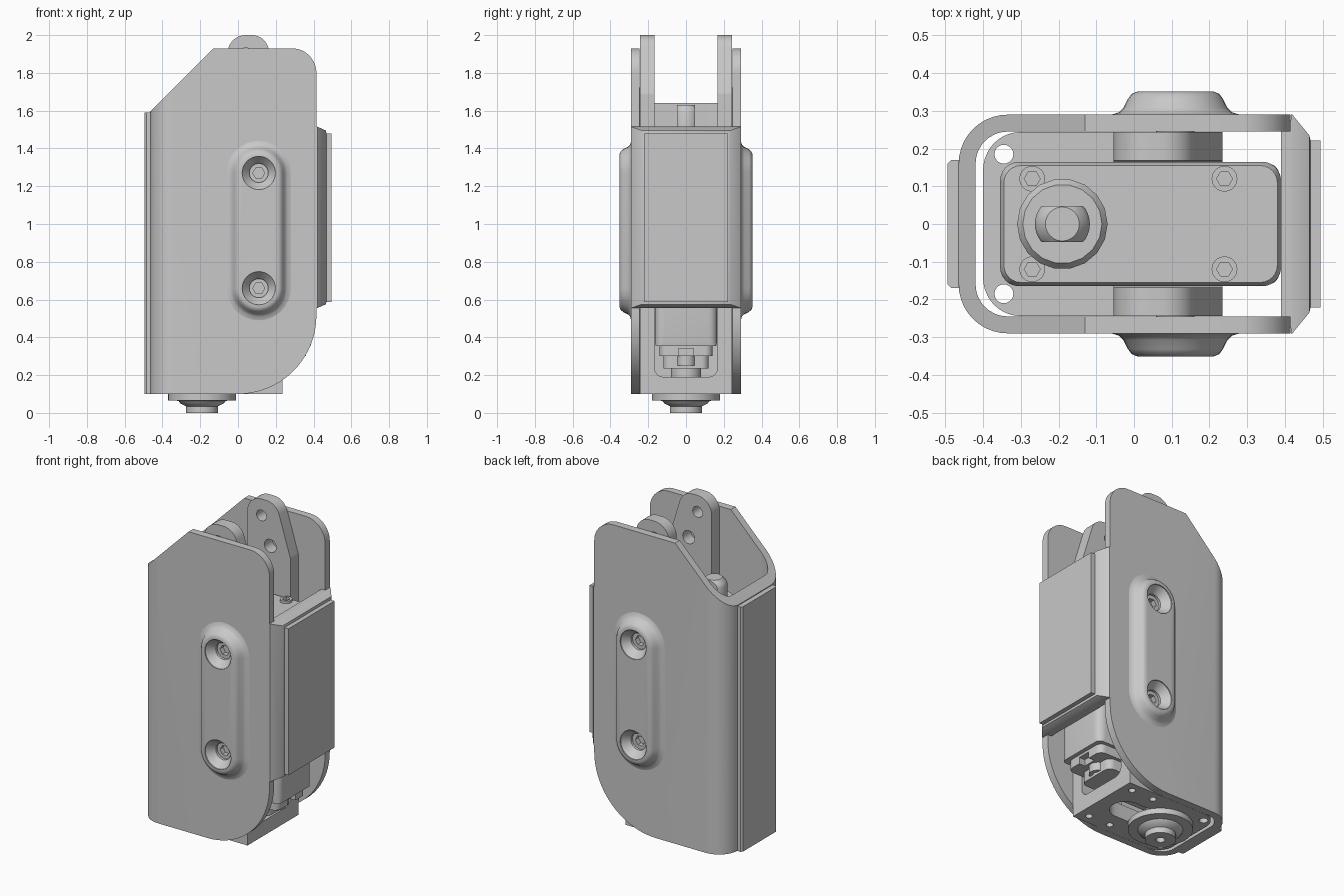
import bpy, bmesh, math
from mathutils import Vector

old = bpy.data.objects.get("Cube")
if old:
    bpy.data.objects.remove(old, do_unlink=True)

grey = bpy.data.materials.new("machined_grey")
grey.use_nodes = True
COLOUR = (0.58, 0.58, 0.58, 1)
grey.diffuse_color = COLOUR
grey.node_tree.nodes["Principled BSDF"].inputs["Base Color"].default_value = COLOUR


def place(axis, u, v, h):
    return {"x": (h, u, v), "y": (u, h, v), "z": (u, v, h)}[axis]


def loft(name, axis, rings):
    """Skin a list of (outline, height) rings along an axis and cap both ends."""
    bm = bmesh.new()
    loops = [[bm.verts.new(place(axis, p[0], p[1], h)) for p in pts] for pts, h in rings]
    n = len(loops[0])
    for a, b in zip(loops, loops[1:]):
        for i in range(n):
            bm.faces.new((a[i], a[(i + 1) % n], b[(i + 1) % n], b[i]))
    bm.faces.new(loops[0])
    bm.faces.new(loops[-1])
    bmesh.ops.recalc_face_normals(bm, faces=bm.faces)
    mesh = bpy.data.meshes.new(name)
    bm.to_mesh(mesh)
    bm.free()
    mesh.materials.append(grey)
    ob = bpy.data.objects.new(name, mesh)
    bpy.context.collection.objects.link(ob)
    return ob


def prism(name, axis, pts, lo, hi):
    return loft(name, axis, [(pts, lo), (pts, hi)])


def fillet(corners, steps=10):
    """Round each (u, v, radius) corner of a closed outline."""
    out = []
    for i, (u, v, r) in enumerate(corners):
        p = Vector((u, v, 0))
        if r == 0:
            out.append((u, v))
            continue
        a = (Vector((*corners[i - 1][:2], 0)) - p).normalized()
        b = (Vector((*corners[(i + 1) % len(corners)][:2], 0)) - p).normalized()
        half = a.angle(b) / 2
        c = p + (a + b).normalized() * (r / math.sin(half))
        s = (p + a * (r / math.tan(half)) - c).normalized()
        e = (p + b * (r / math.tan(half)) - c).normalized()
        for k in range(steps + 1):
            q = c + s.slerp(e, k / steps) * r
            out.append((q.x, q.y))
    return out


def rect(u0, u1, v0, v1, r=0):
    return fillet([(u0, v0, r), (u1, v0, r), (u1, v1, r), (u0, v1, r)], 6)


def circle(u, v, r, n=32):
    return [(u + r * math.cos(2 * math.pi * k / n), v + r * math.sin(2 * math.pi * k / n))
            for k in range(n)]


def capsule(u, v0, v1, r, n=16):
    arc = [math.pi * k / n for k in range(n + 1)]
    return ([(u + r * math.cos(t), v1 + r * math.sin(t)) for t in arc]
            + [(u - r * math.cos(t), v0 - r * math.sin(t)) for t in arc])


def boolean(ob, cutter, op="DIFFERENCE"):
    mod = ob.modifiers.new(op.title(), "BOOLEAN")
    mod.operation, mod.object, mod.solver = op, cutter, "EXACT"
    bpy.context.view_layer.objects.active = ob
    bpy.ops.object.modifier_apply(modifier=mod.name)
    bpy.data.objects.remove(cutter, do_unlink=True)


def socket_screw(name, axis, u, v, lo, hi, r):
    screw = prism(name, axis, circle(u, v, r), lo, hi)
    depth = (hi - lo) * 0.6
    boolean(screw, prism("hex_cutter", axis, circle(u, v, r * 0.62, 6), hi - depth, hi + (hi - lo)))


# U-shaped outer shell, trimmed to its side outline
shell = prism("outer_shell", "z", fillet([
    (0.415, -0.29, 0), (0.415, -0.245, 0), (-0.42, -0.245, 0.085), (-0.42, 0.245, 0.085),
    (0.415, 0.245, 0), (0.415, 0.29, 0), (-0.465, 0.29, 0.13), (-0.465, -0.29, 0.13)]), 0.05, 2.0)
outline = fillet([(-0.5, 0.1, 0), (0.415, 0.1, 0.415), (0.415, 1.93, 0.13),
                  (-0.13, 1.93, 0), (-0.5, 1.56, 0)], 20)
boolean(shell, prism("outline_cutter", "y", outline, -0.4, 0.4), "INTERSECT")

# Raised screw boss and countersunk screws on each side
SCREW_X, SCREW_Z = 0.11, (0.66, 1.27)
FLARE = [(0.17, 0.27), (0.17, 0.29), (0.15, 0.296), (0.138, 0.308),
         (0.126, 0.332), (0.116, 0.345), (0.102, 0.351)]
for side, s in (("front", -1), ("back", 1)):
    boss = loft(side + "_screw_boss", "y",
                [(capsule(SCREW_X, *SCREW_Z, r), s * h) for r, h in FLARE])
    for z in SCREW_Z:
        for part in (boss, shell):
            boolean(part, loft("sink_cutter", "y", [
                (circle(SCREW_X, z, r), s * h)
                for r, h in ((0.05, 0.2), (0.05, 0.3), (0.088, 0.345), (0.088, 0.37))]))
        socket_screw(side + "_screw", "y", SCREW_X, z, s * 0.235, s * 0.285, 0.051)

# Back strip and bevelled cover on the open side
prism("back_strip", "z", fillet([(-0.46, -0.17, 0), (-0.46, 0.17, 0), (-0.485, 0.17, 0),
      (-0.495, 0.16, 0), (-0.495, -0.16, 0), (-0.485, -0.17, 0)]), 0.1, 1.59)
loft("side_cover", "x", [
    (rect(-0.245, 0.245, 0.555, 1.515), 0.39), (rect(-0.245, 0.245, 0.555, 1.515), 0.415),
    (rect(-0.29, 0.29, 0.555, 1.515), 0.416), (rect(-0.29, 0.29, 0.555, 1.515), 0.42),
    (rect(-0.235, 0.235, 0.575, 1.495), 0.465), (rect(-0.222, 0.222, 0.588, 1.48), 0.468),
    (rect(-0.222, 0.222, 0.588, 1.48), 0.495)])

# Inner yoke: two ears joined by a drilled floor
floor = prism("yoke_floor", "z", fillet([
    (-0.4, -0.244, 0.1), (0.235, -0.244, 0), (0.235, 0.244, 0), (-0.4, 0.244, 0.1)]), 0.1, 0.19)
for s in (-1, 1):
    for x, r in ((-0.345, 0.025), (0.02, 0.02), (0.17, 0.02)):
        boolean(floor, prism("hole_cutter", "z", circle(x, s * 0.185, r, 20), 0, 0.3))
    ear = prism("yoke_ear", "y", fillet([
        (-0.055, 0.19, 0), (0.235, 0.19, 0), (0.235, 1.69, 0.04), (0.14, 2.0, 0.09),
        (-0.055, 2.0, 0.095)]), s * 0.168, s * 0.244)
    for x, z, r in ((0.04, 1.9, 0.033), (0.1, 1.73, 0.04)):
        boolean(ear, prism("ear_cutter", "y", circle(x, z, r, 24), s * 0.1, s * 0.3))
    # Quarter fillet where each ear meets the floor
    curve = [(s * (0.118 + 0.05 * math.sin(t)), 0.24 - 0.05 * math.cos(t))
             for t in [math.pi / 2 * k / 6 for k in range(7)]]
    prism("yoke_fillet", "x", curve + [(s * 0.17, 0.188)], -0.055, 0.235)
slot = [(v, u) for u, v in capsule(0, -0.19, 0.06, 0.09)]
boolean(floor, prism("slot_cutter", "z", slot, 0, 0.3))

# Actuator body with chamfered top rim and corner screws
loft("actuator_body", "z", [
    (rect(-0.34, 0.385, -0.16, 0.16, 0.03), 0.355),
    (rect(-0.355, 0.39, -0.165, 0.165, 0.05), 0.38),
    (rect(-0.355, 0.39, -0.165, 0.165, 0.05), 1.43),
    (rect(-0.345, 0.38, -0.155, 0.155, 0.045), 1.45)])
for x in (-0.27, 0.24):
    for s in (-1, 1):
        socket_screw("corner_screw", "z", x, s * 0.12, 1.44, 1.465, 0.034)

# Lower gear case with a cable notch and screw
case = prism("gear_case", "z", rect(-0.34, 0.36, -0.14, 0.14, 0.04), 0.3, 0.356)
boolean(case, prism("notch_cutter", "z", rect(0.32, 0.4, -0.04, 0.04), 0.28, 0.34))
prism("gear_case_step", "z", rect(-0.34, 0.28, -0.12, 0.12, 0.04), 0.235, 0.302)
socket_screw("gear_case_screw", "z", 0.26, 0, 0.31, 0.25, 0.05)

# Top collar and flat-sided shaft
AXLE = -0.19
loft("top_collar", "z", [(circle(AXLE, 0, r, 18), z) for r, z in
                         ((0.12, 1.44), (0.12, 1.49), (0.105, 1.51))])
shaft = loft("top_shaft", "z", [(circle(AXLE, 0, r), z) for r, z in
                                ((0.073, 1.5), (0.073, 1.59), (0.066, 1.61), (0.045, 1.63))])
boolean(shaft, prism("flat_cutter", "z", rect(AXLE - 0.1, AXLE + 0.1, -0.048, 0.048), 1.4, 1.7),
        "INTERSECT")

# Output horn below the floor
horn = loft("output_horn", "z", [(circle(AXLE, 0, r, 40), z) for r, z in (
    (0.08, 0.24), (0.08, 0.12), (0.18, 0.1), (0.18, 0.066), (0.125, 0.064), (0.115, 0.05),
    (0.085, 0.035), (0.085, 0.0))])
boolean(horn, prism("bore_cutter", "z", circle(AXLE, 0, 0.025), -0.1, 0.04))

# Smooth round surfaces while keeping edges crisp
bpy.ops.object.select_all(action="DESELECT")
for ob in bpy.context.scene.objects:
    if ob.type == "MESH" and ob.data.materials and ob.data.materials[0] == grey:
        ob.select_set(True)
        bpy.context.view_layer.objects.active = ob
bpy.ops.object.shade_smooth_by_angle(angle=math.radians(30))
